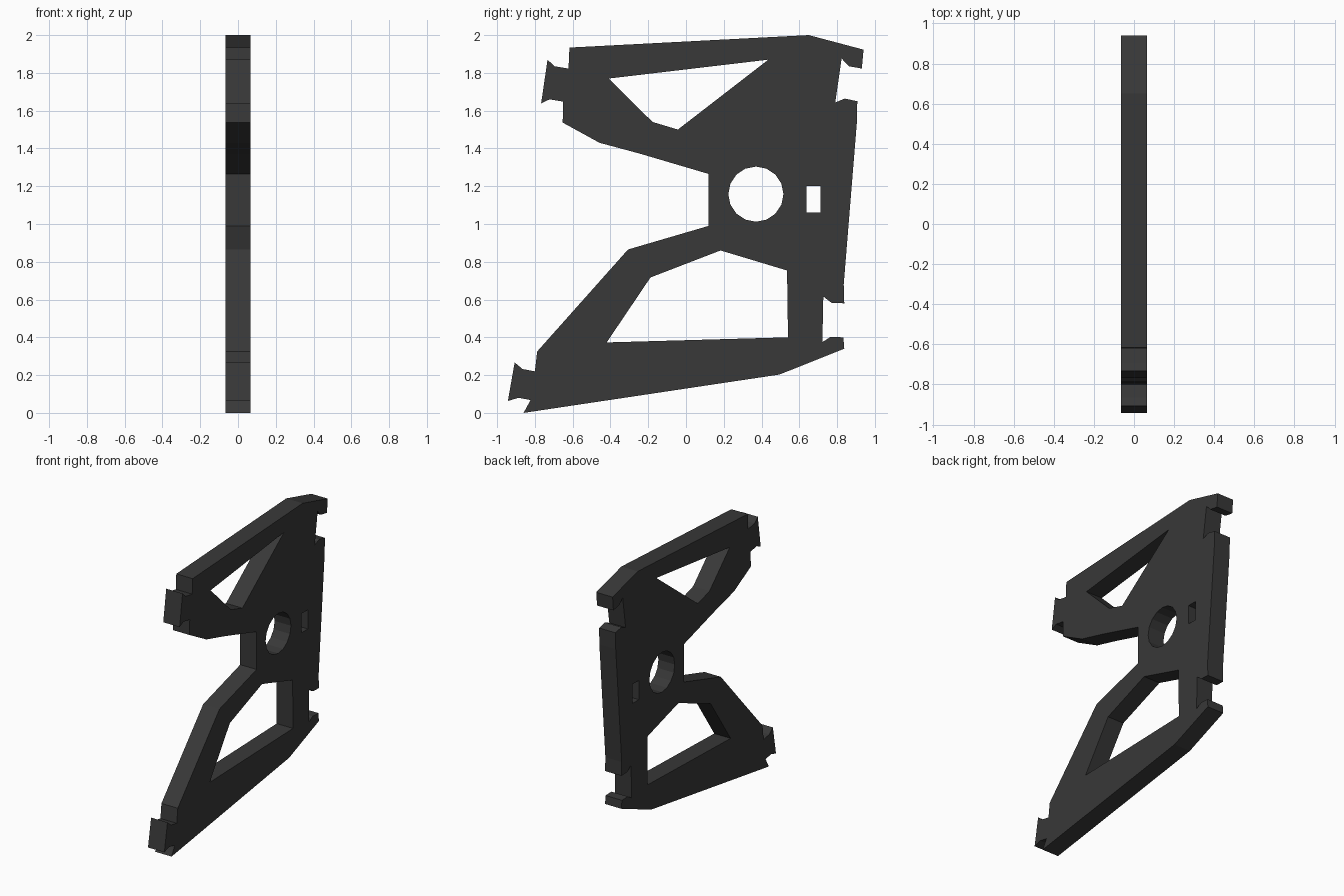
import bpy, bmesh
from math import cos, sin, pi, radians

if "Cube" in bpy.data.objects:
    bpy.data.objects.remove(bpy.data.objects["Cube"])

HALF_THICKNESS = 0.066

# Outer outline in (y, z), clockwise from the upper front corner
outline = [
    (-0.617, 1.934), (0.65, 2.0), (0.94, 1.923), (0.931, 1.823), (0.862, 1.835),
    (0.824, 1.876), (0.79, 1.643), (0.84, 1.664), (0.907, 1.65), (0.904, 1.53),
    (0.835, 0.68), (0.838, 0.58), (0.77, 0.583), (0.727, 0.616), (0.722, 0.375),
    (0.765, 0.402), (0.833, 0.40), (0.838, 0.34), (0.495, 0.203), (-0.86, 0.0),
    (-0.823, 0.068), (-0.886, 0.08), (-0.943, 0.063), (-0.907, 0.267),
    (-0.865, 0.232), (-0.80, 0.22), (-0.788, 0.325), (-0.307, 0.865),
    (0.12, 0.99), (0.12, 1.265), (-0.246, 1.373), (-0.458, 1.43), (-0.653, 1.537),
    (-0.65, 1.648), (-0.722, 1.66), (-0.767, 1.638), (-0.733, 1.87),
    (-0.696, 1.835), (-0.622, 1.823),
]

# Openings
upper_window = [(-0.41, 1.77), (0.436, 1.87), (-0.043, 1.5), (-0.177, 1.54)]
lower_window = [(-0.188, 0.717), (0.183, 0.86), (0.535, 0.754), (0.54, 0.40), (-0.42, 0.373)]
slot = [(0.638, 1.06), (0.711, 1.06), (0.711, 1.20), (0.638, 1.20)]
round_hole = [(0.37 + 0.146 * cos(i * pi / 8), 1.158 + 0.146 * sin(i * pi / 8))
              for i in range(16)]

# Flat filled profile with holes, extruded to the plate thickness
curve = bpy.data.curves.new("side_plate", 'CURVE')
curve.dimensions = '2D'
curve.fill_mode = 'BOTH'
curve.extrude = HALF_THICKNESS
for loop in (outline, upper_window, lower_window, slot, round_hole):
    spline = curve.splines.new('POLY')
    spline.points.add(len(loop) - 1)
    for point, (y, z) in zip(spline.points, loop):
        point.co = (y, z, 0, 1)
    spline.use_cyclic_u = True

plate = bpy.data.objects.new("side_plate", curve)
plate.rotation_euler = (radians(90), 0, radians(90))
bpy.context.collection.objects.link(plate)
bpy.context.view_layer.objects.active = plate
plate.select_set(True)
bpy.ops.object.convert(target='MESH')
plate = bpy.context.object

# Weld caps to walls and keep every face flat
bm = bmesh.new()
bm.from_mesh(plate.data)
bmesh.ops.remove_doubles(bm, verts=bm.verts, dist=0.0005)
bmesh.ops.recalc_face_normals(bm, faces=bm.faces)
for face in bm.faces:
    face.smooth = False
bm.to_mesh(plate.data)
bm.free()

# Dark grey finish
finish = bpy.data.materials.new("dark_grey")
finish.diffuse_color = (0.04, 0.04, 0.04, 1)
finish.use_nodes = True
finish.node_tree.nodes["Principled BSDF"].inputs["Base Color"].default_value = finish.diffuse_color
plate.data.materials.clear()
plate.data.materials.append(finish)
